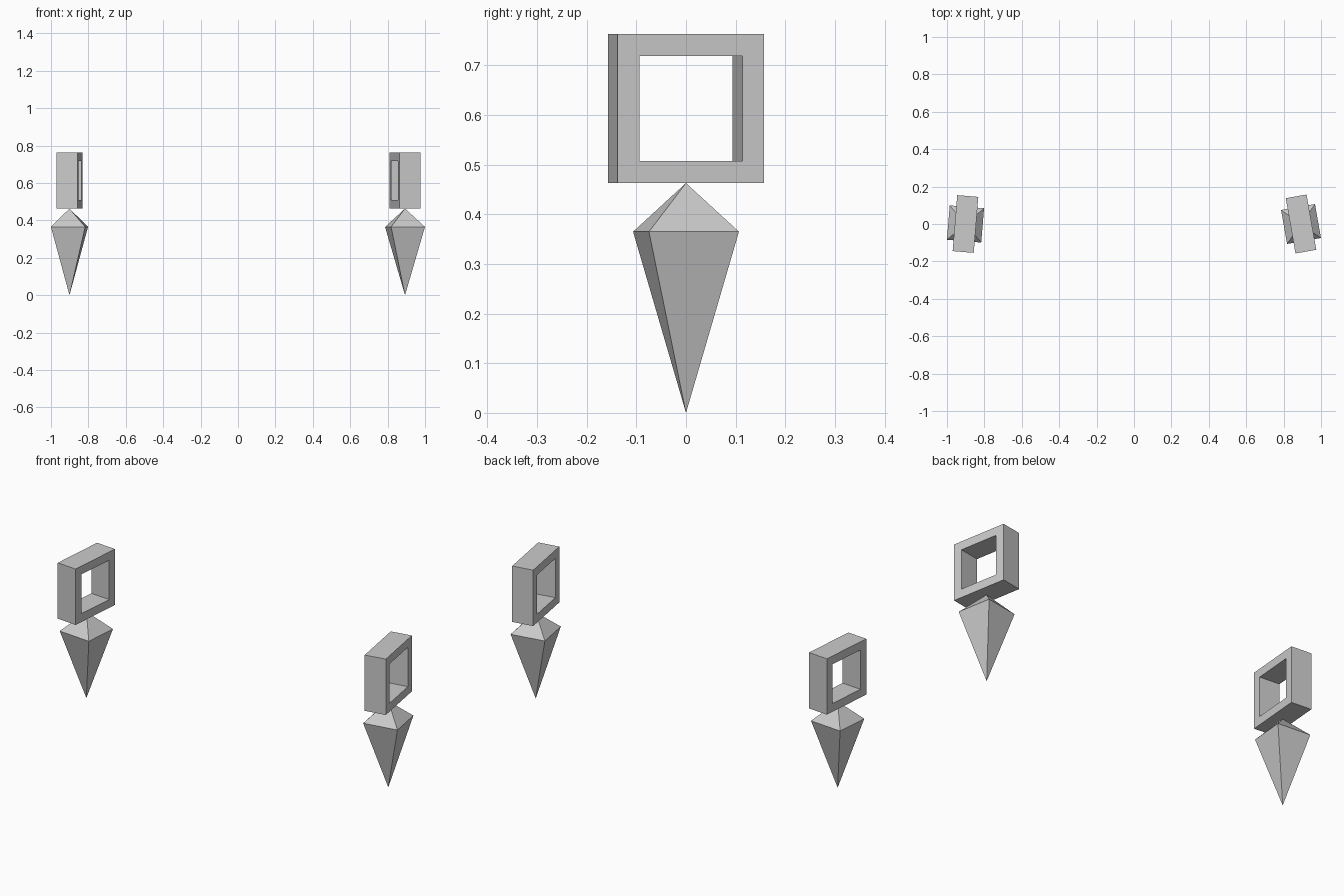
import bpy, bmesh, math
from mathutils import Matrix, Vector

default = bpy.data.objects.get("Cube")
if default:
    bpy.data.objects.remove(default, do_unlink=True)

gray = bpy.data.materials.new("light_gray")
gray.use_nodes = True
color = (0.6, 0.6, 0.6, 1)
gray.diffuse_color = color
gray.node_tree.nodes["Principled BSDF"].inputs["Base Color"].default_value = color

THICK, SIDE = 0.113, 0.3      # square frame
BORDER = 0.063
GIRDLE = 0.184                # side of the pendant's widest square
WAIST, NECK = 0.365, 0.463    # heights of pendant girdle and top point


def add_object(name, bm, x, angle):
    bmesh.ops.recalc_face_normals(bm, faces=bm.faces)
    mesh = bpy.data.meshes.new(name)
    bm.to_mesh(mesh)
    bm.free()
    mesh.materials.append(gray)
    obj = bpy.data.objects.new(name, mesh)
    obj.location.x = x
    obj.rotation_euler.z = math.radians(angle)
    bpy.context.collection.objects.link(obj)


def square_frame():
    # Box with its two broad faces inset and joined into a through hole
    bm = bmesh.new()
    bmesh.ops.create_cube(bm, size=1)
    bmesh.ops.scale(bm, vec=(THICK, SIDE, SIDE), verts=bm.verts)
    bmesh.ops.translate(bm, vec=(0, 0, NECK + SIDE / 2), verts=bm.verts)
    bm.normal_update()
    sides = [f for f in bm.faces if abs(f.normal.x) > 0.9]
    bmesh.ops.inset_individual(bm, faces=sides, thickness=BORDER)
    rims = [e for f in sides for e in f.edges]
    bmesh.ops.delete(bm, geom=sides, context='FACES_ONLY')
    bmesh.ops.bridge_loops(bm, edges=rims)
    return bm


def pendant():
    # Four-sided spike below, shallow pyramid above, sharing one girdle
    bm = bmesh.new()
    half = GIRDLE / 2
    ring = [bm.verts.new((sx * half, sy * half, WAIST))
            for sx, sy in ((-1, -1), (1, -1), (1, 1), (-1, 1))]
    for z in (0, NECK):
        tip = bm.verts.new((0, 0, z))
        for i in range(4):
            bm.faces.new((ring[i], ring[(i + 1) % 4], tip))
    return bm


for side, x, angle in (("right", -0.901, -4.7), ("left", 0.893, 10)):
    add_object(side + "_square_frame", square_frame(), x, angle)
    add_object(side + "_pendant", pendant(), x, angle)
